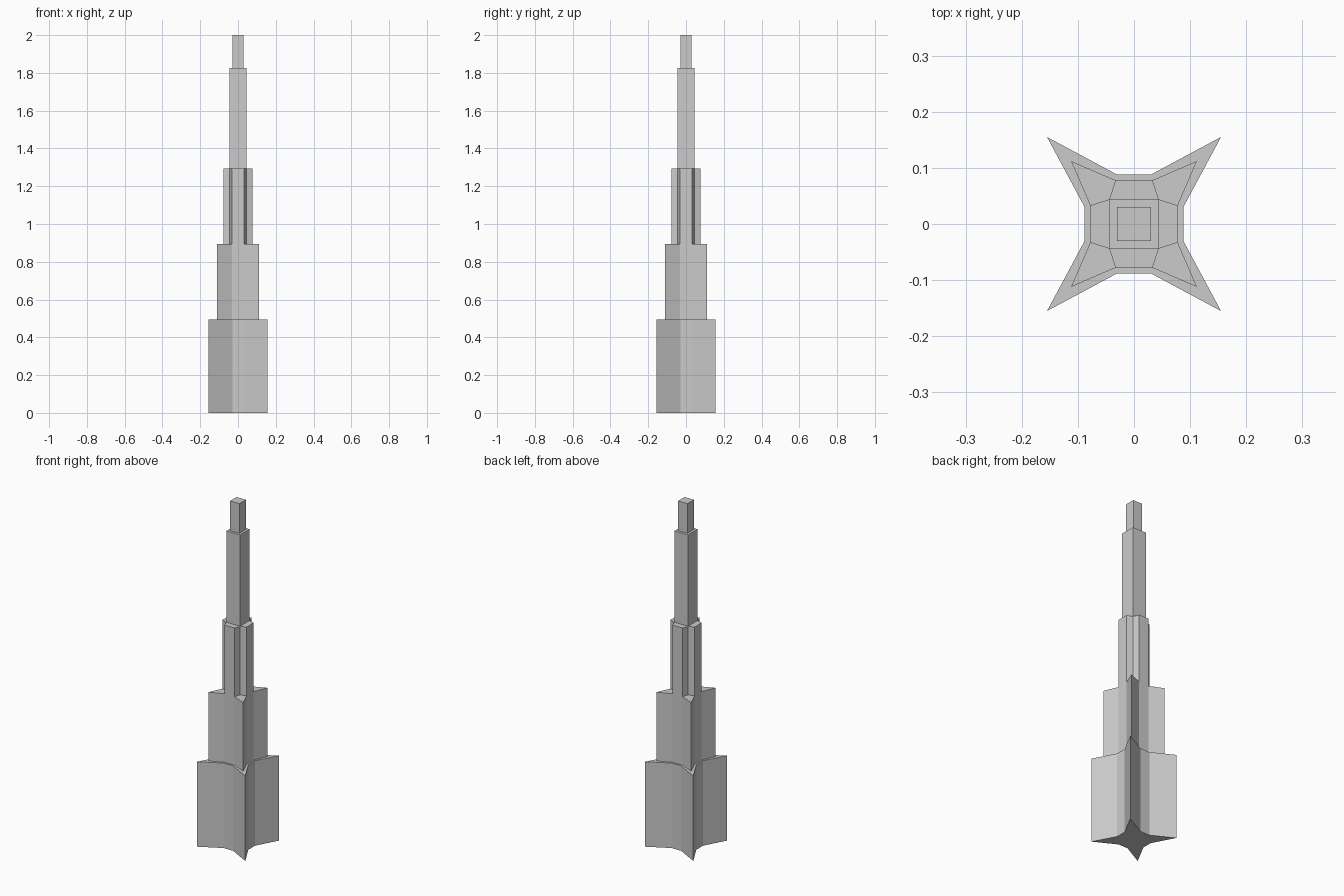
import bpy, bmesh

if "Cube" in bpy.data.objects:
    bpy.data.objects.remove(bpy.data.objects["Cube"])

# Each tier: bottom z, top z, corner reach, side reach, half width of the flat side
TIERS = [
    (0.0, 0.495, 0.155, 0.088, 0.030),     # wide four-point base
    (0.495, 0.895, 0.112, 0.078, 0.033),   # smaller four-point tier
    (0.895, 1.295, 0.044, 0.078, 0.033),   # cross-shaped tier
    (1.295, 1.827, 0.044, 0.044, 0.033),   # square shaft
    (1.827, 2.0, 0.030, 0.030, 0.020),     # square cap
]


def outline(corner, side, half):
    """Twelve-point outline made by turning one side and its corner four times."""
    pts = []
    quarter = [(side, -half), (side, half), (corner, corner)]
    for _ in range(4):
        pts += quarter
        quarter = [(-y, x) for x, y in quarter]
    return pts


bm = bmesh.new()
rings = []
for z0, z1, corner, side, half in TIERS:
    for z in (z0, z1):
        rings.append([bm.verts.new((x, y, z)) for x, y in outline(corner, side, half)])

# Walls and step ledges
for low, high in zip(rings, rings[1:]):
    for i in range(12):
        j = (i + 1) % 12
        bm.faces.new((low[i], low[j], high[j], high[i]))

# Underside and roof
bm.faces.new(rings[0][::-1])
bm.faces.new(rings[-1])

# Merge where neighbouring tiers are flush
bmesh.ops.remove_doubles(bm, verts=bm.verts[:], dist=0.0005)
bmesh.ops.recalc_face_normals(bm, faces=bm.faces[:])

mesh = bpy.data.meshes.new("stepped_tower")
bm.to_mesh(mesh)
bm.free()
tower = bpy.data.objects.new("stepped_tower", mesh)
bpy.context.collection.objects.link(tower)
